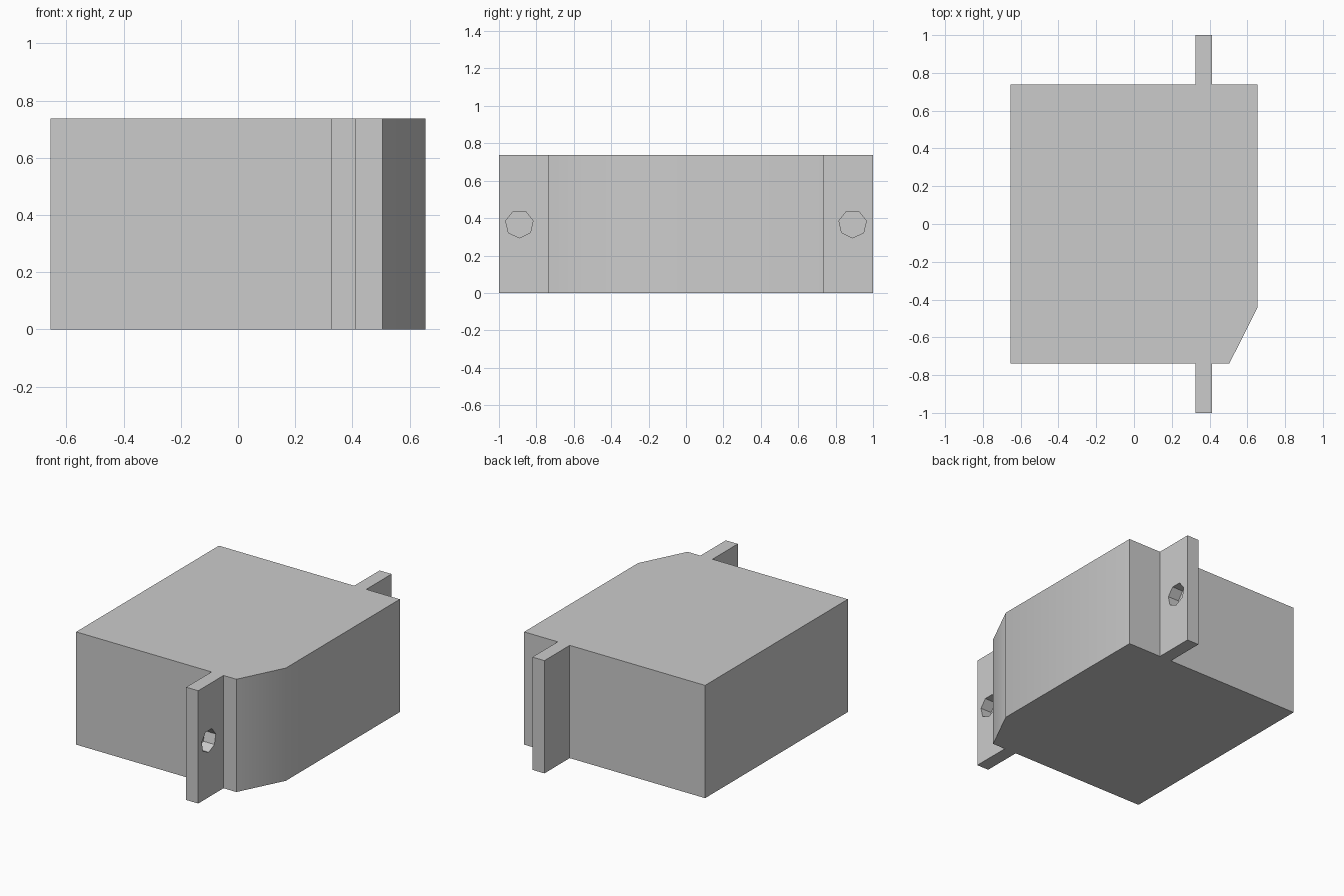
import bpy, bmesh, math
from mathutils import Vector

cube = bpy.data.objects.get("Cube")
if cube:
    bpy.data.objects.remove(cube, do_unlink=True)

HEIGHT = 0.738
SIDE, DEPTH = 0.655, 0.738          # half width and half depth of the block
EAR_IN, EAR_OUT = 0.325, 0.412      # ear faces along x

grey = bpy.data.materials.new("light grey")
grey.use_nodes = True
grey.diffuse_color = (0.6, 0.6, 0.6, 1)
grey.node_tree.nodes["Principled BSDF"].inputs["Base Color"].default_value = (0.6, 0.6, 0.6, 1)


def prism(name, points, direction):
    """Extrude a closed outline along a direction."""
    bm = bmesh.new()
    base = bm.faces.new([bm.verts.new(p) for p in points])
    result = bmesh.ops.extrude_face_region(bm, geom=[base], use_keep_orig=True)
    moved = [g for g in result["geom"] if isinstance(g, bmesh.types.BMVert)]
    bmesh.ops.translate(bm, verts=moved, vec=Vector(direction))
    bmesh.ops.recalc_face_normals(bm, faces=bm.faces)
    mesh = bpy.data.meshes.new(name)
    bm.to_mesh(mesh)
    bm.free()
    mesh.materials.append(grey)
    obj = bpy.data.objects.new(name, mesh)
    bpy.context.collection.objects.link(obj)
    return obj


# Block with a cut corner and a mounting ear at the front and back
outline = [
    (-SIDE, -DEPTH), (EAR_IN, -DEPTH), (EAR_IN, -1), (EAR_OUT, -1),
    (EAR_OUT, -DEPTH), (0.505, -DEPTH), (SIDE, -0.44), (SIDE, DEPTH),
    (EAR_OUT, DEPTH), (EAR_OUT, 1), (EAR_IN, 1), (EAR_IN, DEPTH), (-SIDE, DEPTH),
]
housing = prism("housing", [(x, y, 0) for x, y in outline], (0, 0, HEIGHT))
bpy.context.view_layer.objects.active = housing
housing.select_set(True)

# Blind seven-sided screw holes in the ears, point downwards
for side in (-1, 1):
    ring = []
    for i in range(7):
        a = math.tau * i / 7
        ring.append((EAR_IN + 0.007, side * 0.891 + 0.075 * math.sin(a),
                     HEIGHT / 2 - 0.075 * math.cos(a)))
    cutter = prism("hole_cutter", ring, (0.2, 0, 0))
    cutter.hide_render = True
    cut = housing.modifiers.new("screw_hole", 'BOOLEAN')
    cut.operation = 'DIFFERENCE'
    cut.solver = 'EXACT'
    cut.object = cutter
    bpy.ops.object.modifier_apply(modifier=cut.name)
    bpy.data.objects.remove(cutter, do_unlink=True)

# Soft shading across the shallow corner only
bpy.ops.object.shade_smooth_by_angle(angle=math.radians(30))
